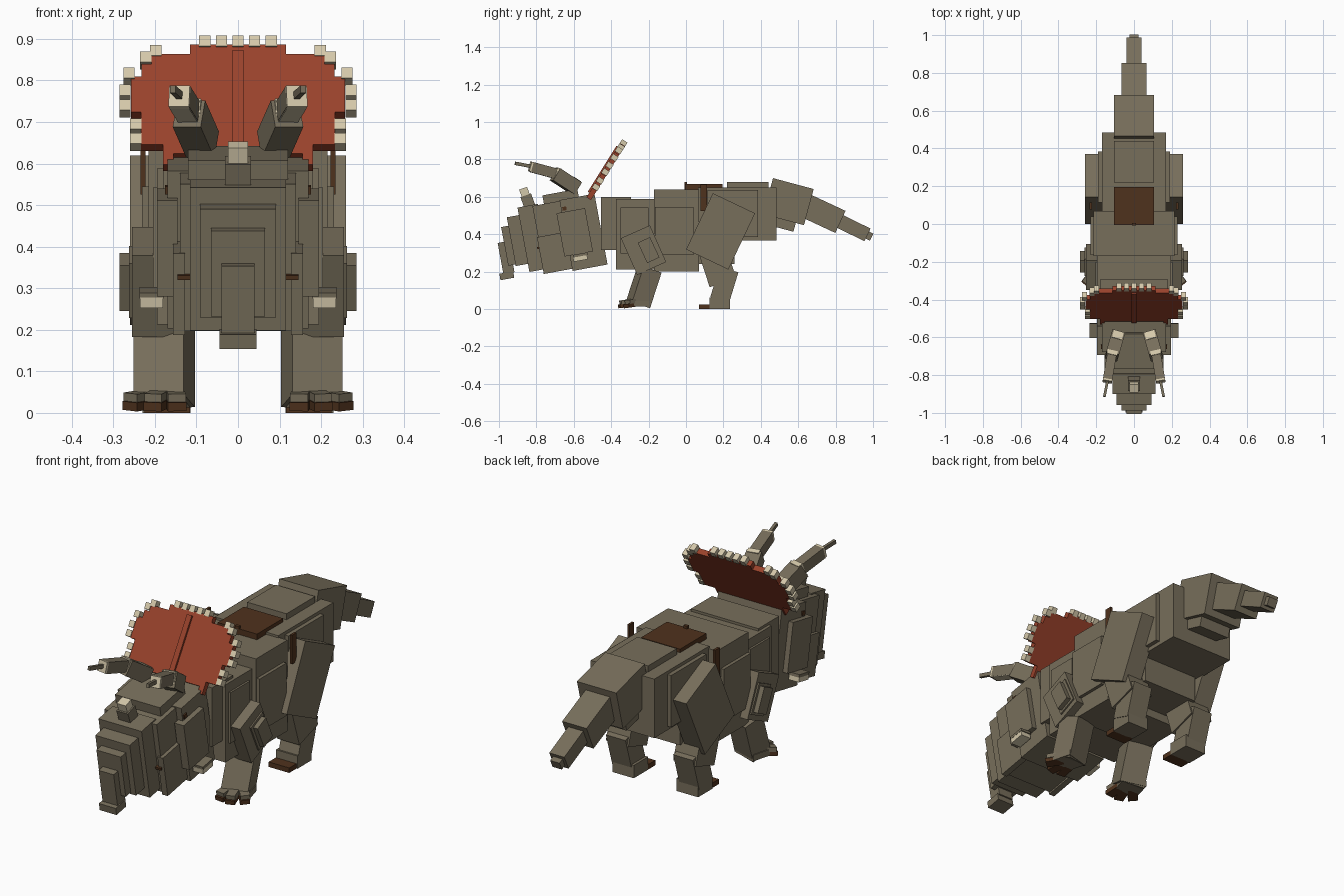
import bpy, bmesh, math
from mathutils import Matrix, Vector


def material(name, rgb):
    m = bpy.data.materials.new(name)
    lin = [(c / 255 / 12.92 if c < 10 else ((c / 255 + 0.055) / 1.055) ** 2.4) for c in rgb]
    m.diffuse_color = (*lin, 1)
    return m


HIDE = material("grey_brown_hide", (119, 110, 91))
RED = material("frill_red", (153, 66, 43))
CREAM = material("horn_cream", (212, 200, 170))
BROWN = material("dark_brown", (79, 50, 29))


def add_mesh(name, bm, mat):
    me = bpy.data.meshes.new(name)
    bmesh.ops.recalc_face_normals(bm, faces=bm.faces)
    bm.to_mesh(me)
    bm.free()
    me.materials.append(mat)
    ob = bpy.data.objects.new(name, me)
    bpy.context.collection.objects.link(ob)
    return ob


def put(name, size, matrix, mat):
    bm = bmesh.new()
    bmesh.ops.create_cube(bm, size=1, matrix=matrix @ Matrix.Diagonal((*size, 1)))
    return add_mesh(name, bm, mat)


def box(name, size, loc, pitch=0, mat=HIDE, yaw=0):
    """Box turned about its own z, then pitched about x."""
    rot = Matrix.Rotation(math.radians(pitch), 4, 'X') @ Matrix.Rotation(math.radians(yaw), 4, 'Z')
    return put(name, size, Matrix.Translation(loc) @ rot, mat)


def pair(name, size, loc, pitch=0, mat=HIDE, yaw=0):
    for side, s in (("right", 1), ("left", -1)):
        box(f"{name}_{side}", size, (s * loc[0], loc[1], loc[2]), pitch, mat, s * yaw)


def bar_pair(name, a, b, w, h, mat, drop=0):
    """Mirrored square bar running from a to b, optionally dropped below that line."""
    for side, s in (("right", 1), ("left", -1)):
        p, q = Vector((s * a[0], *a[1:])), Vector((s * b[0], *b[1:]))
        d = q - p
        rot = d.to_track_quat('Y', 'Z').to_matrix().to_4x4()
        put(f"{name}_{side}", (w, d.length, h),
            Matrix.Translation((p + q) / 2) @ rot @ Matrix.Translation((0, 0, -drop)), mat)


# Torso
box("neck", (0.36, 0.16, 0.285), (0, -0.375, 0.457))
box("chest", (0.39, 0.22, 0.375), (0, -0.265, 0.4))
pair("chest_panel", (0.02, 0.15, 0.245), (0.195, -0.275, 0.42))
box("barrel", (0.43, 0.24, 0.44), (0, -0.05, 0.42))
pair("barrel_panel", (0.03, 0.205, 0.255), (0.216, -0.062, 0.417))
box("hips", (0.34, 0.42, 0.285), (0, 0.275, 0.508))
pair("hip_panel", (0.03, 0.27, 0.25), (0.175, 0.25, 0.51))
box("belly_rear", (0.3, 0.2, 0.16), (0, 0.16, 0.32))
box("rump_ridge", (0.21, 0.22, 0.06), (0, 0.33, 0.65))

# Saddle with posts
box("saddle", (0.21, 0.2, 0.035), (0, 0.095, 0.65), 0, BROWN)
box("saddle_peg", (0.02, 0.015, 0.04), (0, -0.001, 0.66), 0, BROWN)
pair("saddle_post", (0.012, 0.035, 0.14), (0.229, 0.095, 0.595), 0, BROWN)

# Tail
box("tail_base", (0.21, 0.225, 0.2), (0, 0.548, 0.574), -15)
box("tail_underside", (0.17, 0.16, 0.1), (0, 0.51, 0.482), -15)
box("tail_middle", (0.13, 0.2, 0.13), (0, 0.735, 0.508), -25)
box("tail_end", (0.08, 0.19, 0.075), (0, 0.885, 0.438), -26)
box("tail_tip", (0.05, 0.035, 0.042), (0, 0.977, 0.392), -26)

# Hind legs
pair("thigh", (0.1, 0.25, 0.333), (0.21, 0.185, 0.415), -25.5)
pair("shin", (0.12, 0.15, 0.2), (0.18, 0.167, 0.235), 18)
pair("ankle", (0.105, 0.105, 0.17), (0.18, 0.205, 0.13), -17)
pair("hind_foot", (0.115, 0.11, 0.062), (0.172, 0.18, 0.031))
pair("hind_toe", (0.11, 0.06, 0.024), (0.17, 0.1, 0.012), 0, BROWN)

# Front legs
pair("upper_arm", (0.11, 0.17, 0.215), (0.2, -0.227, 0.315), 24)
pair("shoulder_plate", (0.02, 0.1, 0.145), (0.252, -0.2, 0.315), 25)
pair("shoulder_boss", (0.03, 0.072, 0.12), (0.27, -0.2, 0.315), 25)
pair("forearm", (0.125, 0.105, 0.2), (0.178, -0.225, 0.12), -18, HIDE, 15)
pair("front_foot", (0.12, 0.1, 0.03), (0.185, -0.25, 0.028), 0, HIDE, 15)
for i, (x, y, yaw) in enumerate(((0.15, -0.31, -5), (0.195, -0.315, 15), (0.235, -0.285, 40))):
    pair(f"front_toe_{i}", (0.043, 0.075, 0.022), (x, y, 0.04), 8, HIDE, yaw)
    pair(f"front_claw_{i}", (0.045, 0.08, 0.021), (x, y - 0.004, 0.02), 8, BROWN, yaw)

# Head: nested blocks getting smaller toward the beak
T = 10.5
HEAD = (
    ("skull_back", (0.34, 0.19, 0.385), (0, -0.548, 0.41)),
    ("face_rear", (0.28, 0.18, 0.36), (0, -0.7, 0.39)),
    ("face_front", (0.23, 0.11, 0.35), (0, -0.815, 0.38)),
    ("snout", (0.184, 0.1, 0.265), (0, -0.885, 0.369)),
    ("upper_beak", (0.13, 0.08, 0.21), (0, -0.93, 0.342)),
    ("beak", (0.08, 0.06, 0.17), (0, -0.962, 0.275)),
    ("beak_tip", (0.09, 0.075, 0.035), (0, -0.958, 0.178)),
)
for name, size, loc in HEAD:
    box(name, size, loc, T)
box("brow_block", (0.24, 0.19, 0.05), (0, -0.67, 0.6), T)
pair("cheek", (0.05, 0.155, 0.235), (0.17, -0.595, 0.41), T)
pair("jaw_side", (0.03, 0.16, 0.2), (0.142, -0.7, 0.3), T)
pair("cheek_spike", (0.055, 0.076, 0.026), (0.208, -0.565, 0.272), T, CREAM)
pair("cheek_spike_top", (0.057, 0.078, 0.014), (0.208, -0.565, 0.289), T)
pair("eye", (0.012, 0.022, 0.02), (0.17, -0.65, 0.537), T, BROWN)
pair("mouth_corner", (0.03, 0.02, 0.012), (0.13, -0.786, 0.327), T, BROWN)

# Nose horn
box("nose_horn_base", (0.062, 0.06, 0.07), (0, -0.845, 0.575), 20)
box("nose_horn", (0.048, 0.045, 0.065), (0, -0.86, 0.615), 20, CREAM)

# Brow horns
bar_pair("brow_horn_root", (0.085, -0.585, 0.645), (0.118, -0.7, 0.72), 0.07, 0.075, HIDE)
bar_pair("brow_horn_root_band", (0.0855, -0.587, 0.649), (0.0965, -0.625, 0.674), 0.054, 0.077, CREAM)
bar_pair("brow_horn_collar", (0.114, -0.678, 0.719), (0.119, -0.7, 0.727), 0.056, 0.062, CREAM)
bar_pair("brow_horn_middle", (0.118, -0.695, 0.725), (0.14, -0.825, 0.76), 0.05, 0.052, HIDE)
bar_pair("brow_horn_underside", (0.118, -0.695, 0.725), (0.14, -0.825, 0.76), 0.048, 0.006, CREAM, 0.026)
bar_pair("brow_horn_cap", (0.14, -0.825, 0.76), (0.1417, -0.835, 0.7627), 0.05, 0.052, CREAM)
bar_pair("brow_horn_tip", (0.14, -0.83, 0.763), (0.157, -0.914, 0.779), 0.014, 0.018, HIDE)

# Frill: stepped outline, leaning back; heights are vertical, stretched along the slope
LEAN = math.radians(32)
FRILL = Matrix.Translation((0, -0.525, 0.582)) @ Matrix.Rotation(-LEAN, 4, 'X')
K = 1 / math.cos(LEAN)


def slope(z):
    return (z - 0.59) * K


half = [(0.115, 0.887), (0.115, 0.864), (0.208, 0.864), (0.208, 0.84), (0.232, 0.84), (0.232, 0.81),
        (0.258, 0.81), (0.258, 0.724), (0.234, 0.724), (0.234, 0.646), (0.18, 0.646), (0.18, 0.598),
        (0.155, 0.598), (0.155, 0.625)]
outline = half + [(-x, z) for x, z in reversed(half)]
bm = bmesh.new()
face = bm.faces.new([bm.verts.new((x, -0.014, slope(z))) for x, z in outline])
ext = bmesh.ops.extrude_face_region(bm, geom=[face])
bmesh.ops.translate(bm, vec=(0, 0.028, 0),
                    verts=[v for v in ext["geom"] if isinstance(v, bmesh.types.BMVert)])
bmesh.ops.transform(bm, matrix=FRILL, verts=bm.verts)
add_mesh("frill", bm, RED)
put("frill_ridge", (0.026, 0.02, 0.29), FRILL @ Matrix.Translation((0, -0.014, slope(0.745))), RED)

# Studs round the frill edge
STUDS = ((0, 0.894), (0.04, 0.894), (0.08, 0.894), (0.198, 0.872), (0.222, 0.856), (0.262, 0.817),
         (0.272, 0.776), (0.272, 0.74), (0.246, 0.695), (0.246, 0.66))
for i, (x, z) in enumerate(STUDS):
    for s in ((1, -1) if x else (1,)):
        put(f"frill_stud_{i}", (0.027, 0.034, 0.03),
            FRILL @ Matrix.Translation((s * x, 0, slope(z))), CREAM)
